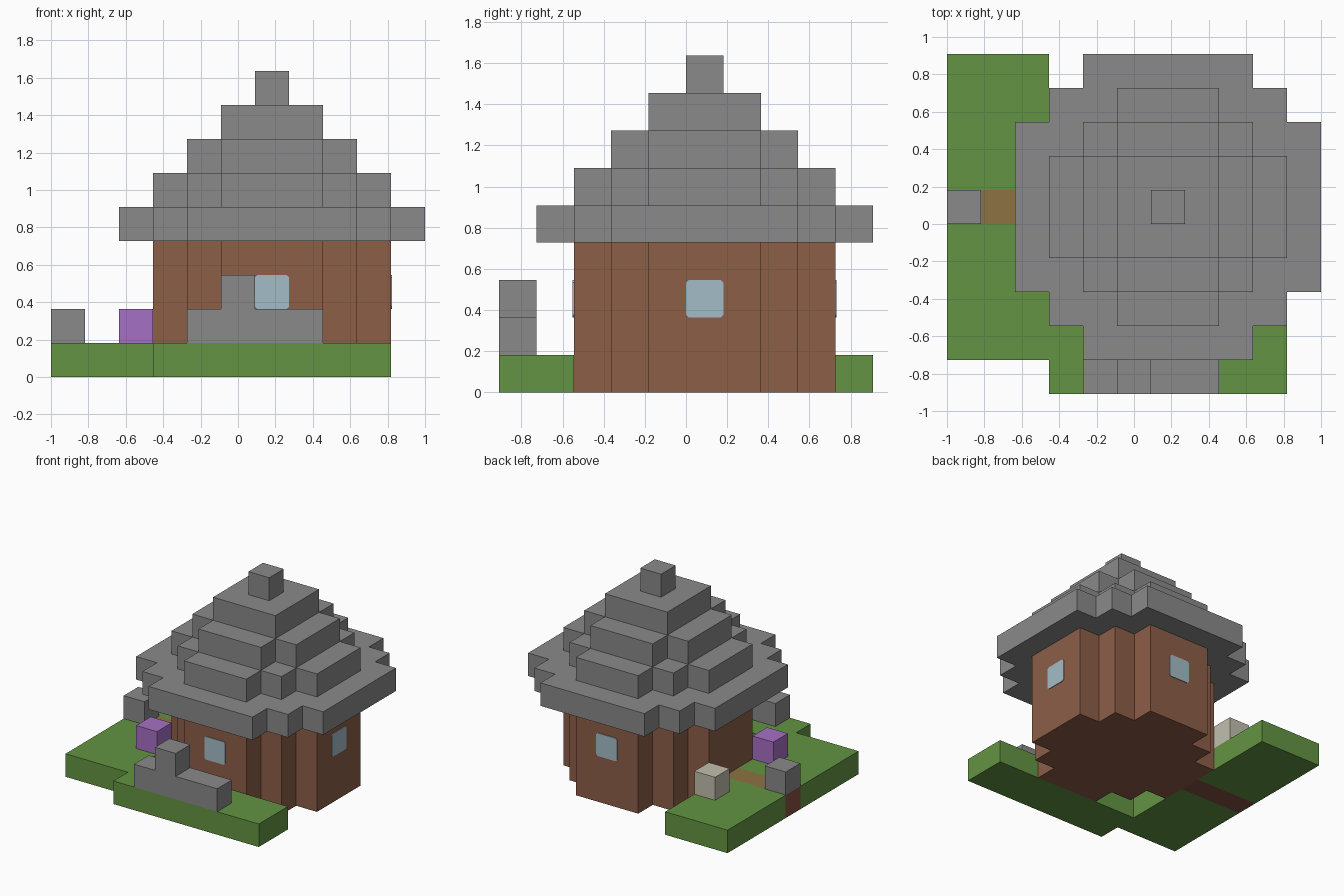
import bpy
import bmesh
import math
from mathutils import Matrix, Vector

U = 2 / 11                      # edge of one block
ORIGIN = Vector((-1, -5 * U, 0))
CENTRE = (6.5, 5.5)             # middle of the hut, in blocks

if "Cube" in bpy.data.objects:
    bpy.data.objects.remove(bpy.data.objects["Cube"])


def material(name, rgb):
    """Flat material from a display colour."""
    linear = [((c + 0.055) / 1.055) ** 2.4 for c in rgb] + [1]
    m = bpy.data.materials.new(name)
    m.use_nodes = True
    m.diffuse_color = linear
    shader = m.node_tree.nodes["Principled BSDF"]
    shader.inputs["Base Color"].default_value = linear
    shader.inputs["Roughness"].default_value = 0.9
    return m


GRASS = material("grass green", (0.39, 0.58, 0.26))
STONE = material("stone grey", (0.54, 0.54, 0.54))
WALL = material("wall brown", (0.55, 0.37, 0.28))
DIRT = material("dirt brown", (0.52, 0.31, 0.25))
PATH = material("path tan", (0.55, 0.45, 0.26))
GLASS = material("window blue", (0.64, 0.74, 0.78))
PURPLE = material("flower purple", (0.65, 0.44, 0.77))
PALE = material("flower pale", (0.76, 0.75, 0.68))


def prism(name, outline, z0, z1, *mats):
    """Extrude an outline given in blocks; a second material covers the top."""
    bm = bmesh.new()
    verts = [bm.verts.new(ORIGIN + Vector((x, y, z0)) * U) for x, y in outline]
    base = bm.faces.new(verts)
    top = bmesh.ops.extrude_face_region(bm, geom=[base], use_keep_orig=True)
    moved = [g for g in top["geom"] if isinstance(g, bmesh.types.BMVert)]
    bmesh.ops.translate(bm, verts=moved, vec=(0, 0, (z1 - z0) * U))
    bmesh.ops.recalc_face_normals(bm, faces=bm.faces)
    for f in bm.faces:
        f.material_index = int(len(mats) > 1 and f.normal.z > 0.5)
    mesh = bpy.data.meshes.new(name)
    bm.to_mesh(mesh)
    bm.free()
    for m in mats:
        mesh.materials.append(m)
    ob = bpy.data.objects.new(name, mesh)
    bpy.context.collection.objects.link(ob)
    return ob


def block(name, x0, x1, y0, y1, z0, z1, *mats):
    return prism(name, [(x0, y0), (x1, y0), (x1, y1), (x0, y1)], z0, z1, *mats)


def stepped_round(radius, cuts):
    """Blocky disc outline: a square with 'cuts' stair steps off each corner."""
    r = radius + 0.5
    quarter = []
    for i in range(cuts + 1):
        quarter.append((r - i, r - cuts + i))
        if i < cuts:
            quarter.append((r - i - 1, r - cuts + i))
    pts = []
    for sx, sy in ((1, 1), (-1, 1), (-1, -1), (1, -1)):
        part = quarter if sx * sy > 0 else quarter[::-1]
        pts += [(CENTRE[0] + sx * x, CENTRE[1] + sy * y) for x, y in part]
    return pts


# Ground: lawn in two pieces with the path between them
prism("front_lawn", [(0, 1), (3, 1), (3, 0), (10, 0), (10, 2), (3, 2), (3, 5), (0, 5)],
      0, 1, GRASS)
block("back_lawn", 0, 3, 6, 10, 0, 1, GRASS)
block("path", 0, 3, 5, 6, 0, 1, DIRT, PATH)

# Hut walls and roof tiers
prism("walls", stepped_round(3, 2), 0, 4, WALL)
for tier, (radius, cuts) in enumerate(((4, 2), (3, 2), (2, 1), (1, 0))):
    prism(f"roof_tier_{tier + 1}", stepped_round(radius, cuts), 4 + tier, 5 + tier, STONE)
block("roof_cap", 6, 7, 5, 6, 8, 9, STONE)

# Stones and flowers
block("low_stone_wall", 4, 8, 0, 1, 1, 2, STONE)
block("upper_stone", 5, 6, 0, 1, 2, 3, STONE)
block("path_stone", 0, 1, 5, 6, 1, 2, STONE)
block("purple_flower", 2, 3, 3, 4, 1, 2, PURPLE)
block("pale_flower", 2, 3, 7, 8, 1, 2, PALE)


# Windows: thin panes with clipped corners on the front, left and back walls
def window(name, angle):
    h, c = 0.5 * U, 0.07 * U
    bm = bmesh.new()
    ring = []
    for i in range(4):
        turn = Matrix.Rotation(i * math.pi / 2, 3, "Y")
        ring += [turn @ Vector((h, 0, h - c)), turn @ Vector((h, 0, c - h))]
    face = bm.faces.new([bm.verts.new(p) for p in ring])
    out = bmesh.ops.extrude_face_region(bm, geom=[face], use_keep_orig=True)
    bmesh.ops.translate(bm, vec=(0, -0.005, 0),
                        verts=[g for g in out["geom"] if isinstance(g, bmesh.types.BMVert)])
    bmesh.ops.recalc_face_normals(bm, faces=bm.faces)
    middle = ORIGIN + Vector((*CENTRE, 2.5)) * U
    bm.transform(Matrix.Translation(middle) @ Matrix.Rotation(angle, 4, "Z")
                 @ Matrix.Translation((0, -3.5 * U, 0)))
    mesh = bpy.data.meshes.new(name)
    bm.to_mesh(mesh)
    bm.free()
    mesh.materials.append(GLASS)
    bpy.context.collection.objects.link(bpy.data.objects.new(name, mesh))


for i, side in enumerate(("front", "left", "back")):
    window(side + "_window", i * math.pi / 2)
